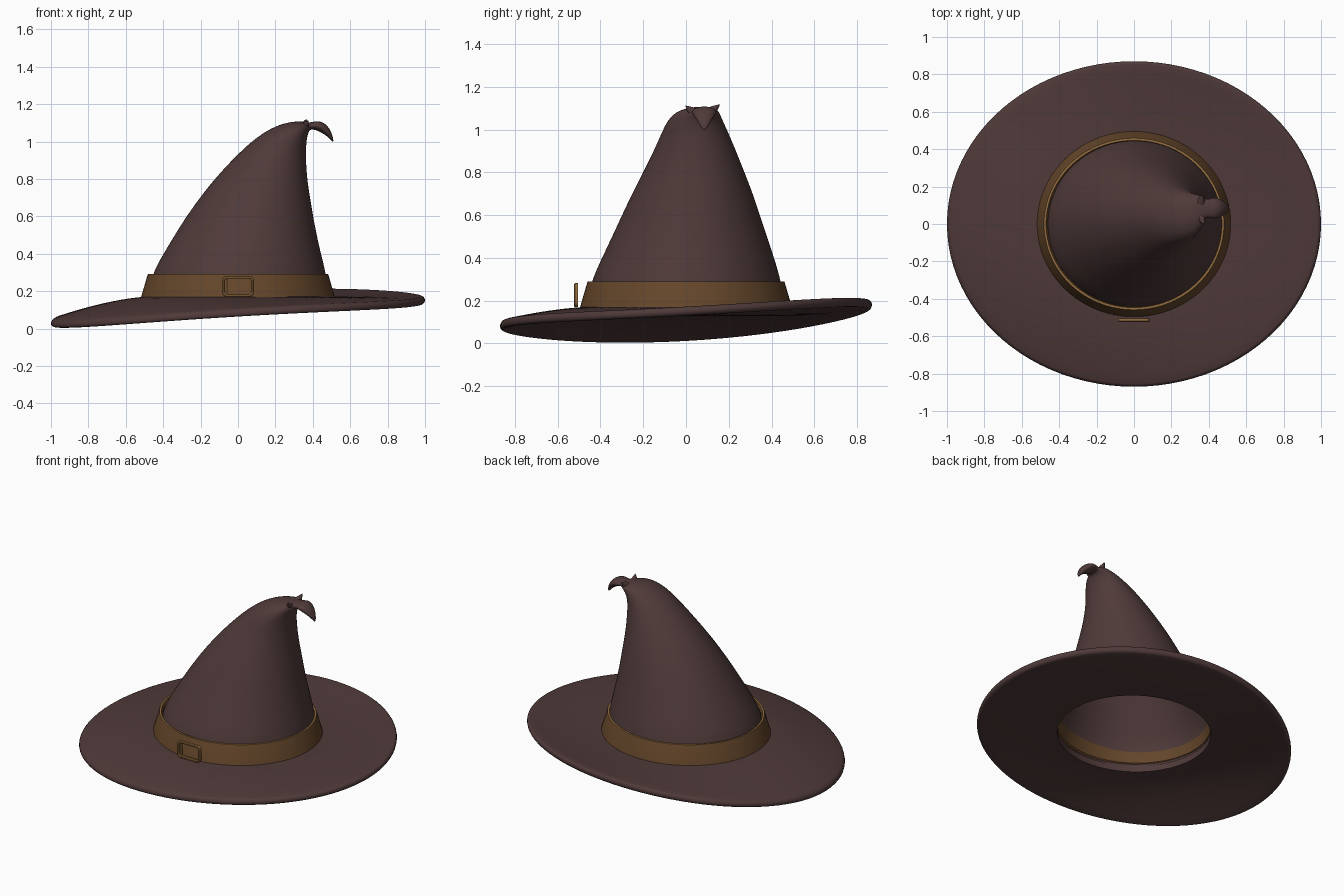
import bpy, bmesh, math
from mathutils import Vector

if "Cube" in bpy.data.objects:
    bpy.data.objects.remove(bpy.data.objects["Cube"])


def material(name, rgb):
    m = bpy.data.materials.new(name)
    m.diffuse_color = (*rgb, 1)
    m.use_nodes = True
    m.node_tree.nodes["Principled BSDF"].inputs["Base Color"].default_value = m.diffuse_color
    return m


FELT = material("dark_brown_felt", (0.078, 0.042, 0.041))
LEATHER = material("brown_leather", (0.127, 0.061, 0.023))
BRASS = material("dull_brass", (0.30, 0.156, 0.05))
SEG = 96


def finish(name, bm, mats, angle=40):
    bmesh.ops.recalc_face_normals(bm, faces=bm.faces)
    me = bpy.data.meshes.new(name)
    bm.to_mesh(me)
    bm.free()
    for m in mats:
        me.materials.append(m)
    ob = bpy.data.objects.new(name, me)
    bpy.context.collection.objects.link(ob)
    bpy.ops.object.select_all(action='DESELECT')
    ob.select_set(True)
    bpy.context.view_layer.objects.active = ob
    bpy.ops.object.shade_smooth_by_angle(angle=math.radians(angle))
    return ob


def loft(bm, rings, closed=False, cap_end=False):
    """Bridge a list of point rings; returns the faces row by row."""
    vs = [[bm.verts.new(p) for p in r] for r in rings]
    n = len(vs[0])
    rows = []
    for k in range(len(vs) if closed else len(vs) - 1):
        a, b = vs[k], vs[(k + 1) % len(vs)]
        rows.append([bm.faces.new((a[i], a[(i + 1) % n], b[(i + 1) % n], b[i]))
                     for i in range(n)])
    if cap_end:
        bm.faces.new(vs[-1])
    return rows


def angles(n):
    return [2 * math.pi * i / n for i in range(n)]


# Brim: drooping oval plate with a rounded rim
def edge_height(a):
    return 0.11 + 0.0625 * math.cos(a) + 0.05 * math.sin(a) - 0.021 * math.cos(2 * a)


def brim_ring(t, dz):
    pts = []
    for a in angles(SEG):
        z = 0.15 + (edge_height(a) - 0.15) * t ** 1.6 + dz
        pts.append((math.cos(a) * (0.47 + 0.53 * t),
                    math.sin(a) * (0.455 + 0.415 * t), z))
    return pts


H = 0.021
steps = [i / 10 * 0.96 for i in range(11)]
section = [(t, H) for t in steps]
section += [(0.96 + 0.04 * math.sin(b), H * math.cos(b))
            for b in [math.pi * k / 8 for k in range(1, 8)]]
section += [(t, -H) for t in reversed(steps)]
bm = bmesh.new()
loft(bm, [brim_ring(t, dz) for t, dz in section], closed=True)
finish("brim", bm, [FELT], 50)

# Crown: leaning cone ending in a pinched, drooping tip
# (left x, left z, right x, right z, centre y, half width)
CROWN = [
    (-0.485, 0.15, 0.49, 0.15, 0.0, 0.47),
    (-0.465, 0.29, 0.475, 0.29, 0.0, 0.448),
    (-0.40, 0.40, 0.445, 0.40, 0.01, 0.405),
    (-0.305, 0.56, 0.412, 0.55, 0.02, 0.342),
    (-0.20, 0.71, 0.39, 0.68, 0.03, 0.287),
    (-0.10, 0.83, 0.372, 0.79, 0.037, 0.234),
    (0.0, 0.935, 0.365, 0.88, 0.042, 0.19),
    (0.10, 1.025, 0.364, 0.95, 0.042, 0.155),
    (0.20, 1.085, 0.366, 1.0, 0.043, 0.128),
    (0.29, 1.108, 0.373, 1.04, 0.055, 0.103),
    (0.35, 1.107, 0.383, 1.06, 0.075, 0.075),
    (0.38, 1.098, 0.392, 1.065, 0.085, 0.04),
    (0.43, 1.115, 0.418, 1.062, 0.085, 0.06),
    (0.475, 1.092, 0.45, 1.045, 0.085, 0.048),
    (0.503, 1.045, 0.482, 1.025, 0.085, 0.028),
    (0.512, 0.998, 0.505, 0.998, 0.085, 0.006),
]
rings = []
for lx, lz, rx, rz, cy, h in CROWN:
    rings.append([((lx + rx) / 2 + (rx - lx) / 2 * math.cos(a),
                   cy + h * math.sin(a),
                   (lz + rz) / 2 + (rz - lz) / 2 * math.cos(a))
                  for a in angles(32)])
bm = bmesh.new()
loft(bm, rings, cap_end=True)
crown = finish("crown", bm, [FELT], 80)
sub = crown.modifiers.new("smooth", 'SUBSURF')
sub.levels = sub.render_levels = 2


# Small creased folds around the pinched tip
def fold(name, base, tip, radius):
    base, tip = Vector(base), Vector(tip)
    q = (tip - base).to_track_quat('Z', 'Y')
    bm = bmesh.new()
    loft(bm, [[base.lerp(tip, t) + q @ Vector((math.cos(a) * radius * s,
                                               math.sin(a) * radius * s, 0))
               for a in angles(10)]
              for t, s in ((0, 1), (0.5, 0.6), (1, 0.05))], cap_end=True)
    finish(name, bm, [FELT], 60)


fold("back_fold", (0.355, 0.105, 1.075), (0.365, 0.158, 1.118), 0.03)
fold("front_fold", (0.355, 0.04, 1.075), (0.375, -0.002, 1.112), 0.028)

# Hat band: flared ring with a brass upper lip
band = [(0.522, 0.50, 0.155), (0.484, 0.462, 0.285), (0.481, 0.459, 0.291),
        (0.470, 0.447, 0.291), (0.460, 0.442, 0.275), (0.472, 0.452, 0.19)]
bm = bmesh.new()
rows = loft(bm, [[(rx * math.cos(a), ry * math.sin(a), z) for a in angles(SEG)]
                 for rx, ry, z in band], closed=True)
for f in rows[2]:
    f.material_index = 1
finish("hat_band", bm, [LEATHER, BRASS], 30)


# Buckle: rounded rectangular frame and its pin bar
def rounded_rect(w, h, r, y):
    pts = []
    for sx, sz, a0 in ((1, 1, 0), (-1, 1, 90), (-1, -1, 180), (1, -1, 270)):
        for k in range(5):
            a = math.radians(a0 + 22.5 * k)
            pts.append((sx * (w - r) + r * math.cos(a), y,
                        0.226 + sz * (h - r) + r * math.sin(a)))
    return pts


bm = bmesh.new()
loft(bm, [rounded_rect(0.085, 0.056, 0.025, -0.506),
          rounded_rect(0.085, 0.056, 0.025, -0.519),
          rounded_rect(0.081, 0.052, 0.022, -0.523),
          rounded_rect(0.074, 0.045, 0.016, -0.523),
          rounded_rect(0.070, 0.041, 0.014, -0.519),
          rounded_rect(0.070, 0.041, 0.014, -0.506)], closed=True)
finish("buckle_frame", bm, [BRASS], 40)

bm = bmesh.new()
bmesh.ops.create_cube(bm, size=1)
for v in bm.verts:
    v.co = (v.co.x * 0.007 - 0.06, v.co.y * 0.012 - 0.512, v.co.z * 0.084 + 0.226)
finish("buckle_bar", bm, [BRASS])
